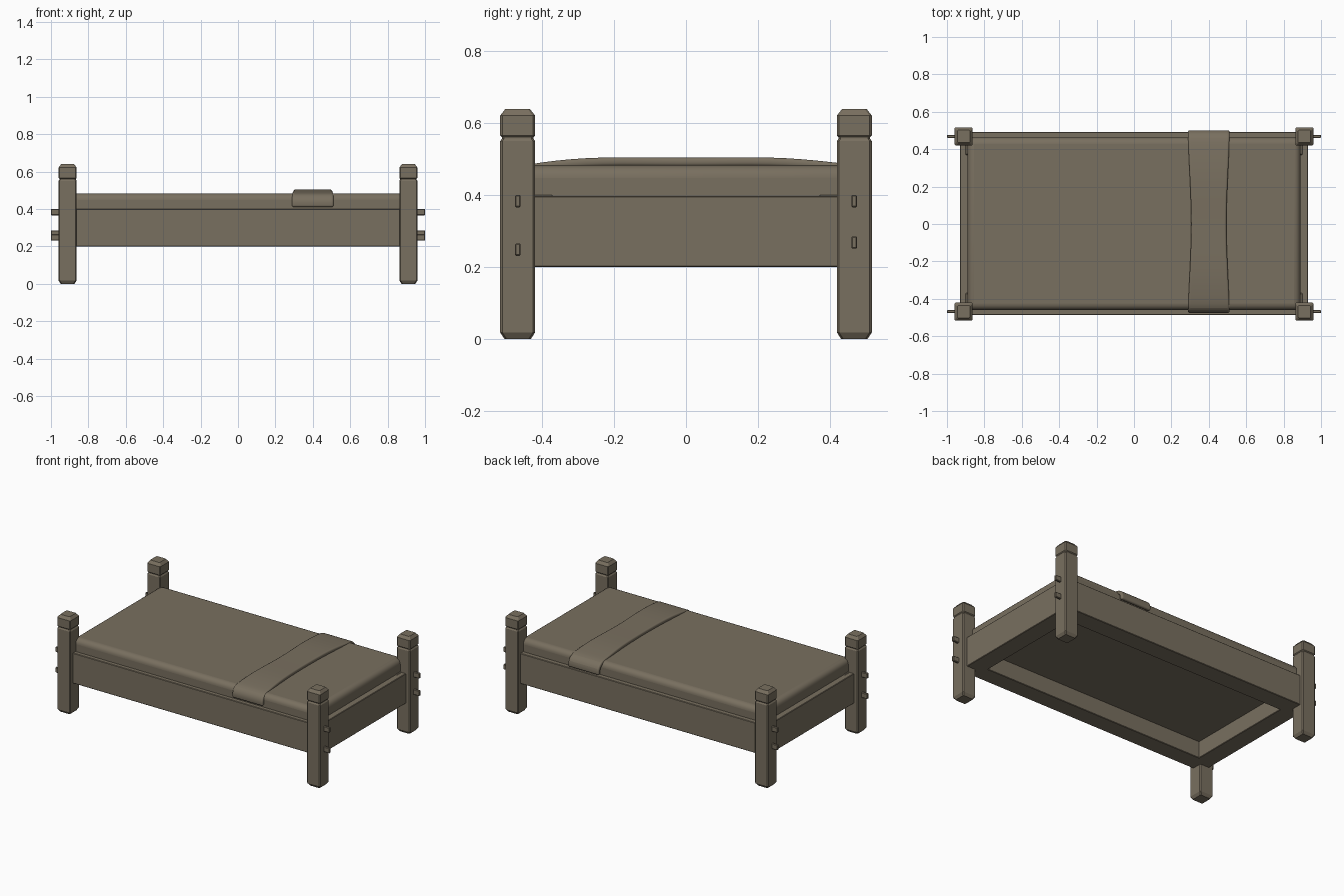
import bpy, bmesh, math

if "Cube" in bpy.data.objects:
    bpy.data.objects.remove(bpy.data.objects["Cube"])

wood = bpy.data.materials.new("grey brown")
wood.diffuse_color = (0.19, 0.16, 0.115, 1)
wood.use_nodes = True
wood.node_tree.nodes["Principled BSDF"].inputs["Base Color"].default_value = wood.diffuse_color


def make(name, bm):
    bmesh.ops.recalc_face_normals(bm, faces=bm.faces)
    me = bpy.data.meshes.new(name)
    bm.to_mesh(me)
    bm.free()
    me.materials.append(wood)
    ob = bpy.data.objects.new(name, me)
    bpy.context.collection.objects.link(ob)
    return ob


def bevel(ob, width, segments=1):
    m = ob.modifiers.new("bevel", 'BEVEL')
    m.width, m.segments, m.limit_method = width, segments, 'ANGLE'
    m.angle_limit = math.radians(40)


def smooth(ob, angle=40):
    bpy.ops.object.select_all(action='DESELECT')
    ob.select_set(True)
    bpy.context.view_layer.objects.active = ob
    bpy.ops.object.shade_smooth_by_angle(angle=math.radians(angle))


def box(name, x, y, z, width=0.0):
    bm = bmesh.new()
    bmesh.ops.create_cube(bm, size=1)
    for v in bm.verts:
        v.co = [(r[0] + r[1]) / 2 + c * (r[1] - r[0]) for r, c in zip((x, y, z), v.co)]
    ob = make(name, bm)
    if width:
        bevel(ob, width)
    return ob


# Corner posts: square rings stacked into a chamfered post with a grooved cap
POST = [(0, .037), (.018, .0487), (.55, .0487), (.557, .044),
        (.561, .044), (.566, .0487), (.621, .0487), (.64, .034)]


def post(name, cx, cy):
    bm = bmesh.new()
    rings = []
    for z, h in POST:
        c = h - 0.006  # cut corners
        pts = [(h, -c), (h, c), (c, h), (-c, h), (-h, c), (-h, -c), (-c, -h), (c, -h)]
        rings.append([bm.verts.new((cx + px, cy + py, z)) for px, py in pts])
    for a, b in zip(rings, rings[1:]):
        for i in range(8):
            bm.faces.new((a[i], a[(i + 1) % 8], b[(i + 1) % 8], b[i]))
    bm.faces.new(rings[0][::-1])
    bm.faces.new(rings[-1])
    make(name, bm)


for sx, xn in ((-1, "left"), (1, "right")):
    for sy, yn in ((-1, "front"), (1, "back")):
        post(f"{yn}_{xn}_post", sx * .911, sy * .4685)
        # Pegs poking out of the post ends
        low = .248 if sy < 0 else .268
        for n, zc in (("lower", low), ("upper", .383)):
            xs = sorted((sx * .94, sx * 1.0))
            yc = sy * .468
            box(f"{yn}_{xn}_{n}_peg", xs, (yc - .008, yc + .008),
                (zc - .017, zc + .017), .003)
    # End rails, thick under the mattress
    xs = sorted((sx * .81, sx * .93))
    box(f"{xn}_end_rail", xs, (-.45, .45), (.2, .397), .003)

# Side rails, thick under the mattress
box("front_rail", (-.9, .9), (-.487, -.37), (.2, .4), .003)
box("back_rail", (-.9, .9), (.37, .493), (.2, .4), .003)

# Mattress: rounded slab resting inside the frame
mattress = box("mattress", (-.89, .89), (-.46, .463), (.31, .483))
bevel(mattress, .035, 5)
smooth(mattress)

# Folded blanket band: strip draped across the bed, waisted in the middle
PATH = [(-.474, .41), (-.478, .445), (-.455, .482), (-.4, .492), (-.25, .508), (0, .502),
        (.25, .508), (.4, .492), (.47, .485), (.502, .45), (.5, .41)]
bm = bmesh.new()
rows = []
for y, z in PATH:
    w = .09 + .021 * min(1, abs(y) / .45)
    rows.append([bm.verts.new((.4 + w * t, y, z)) for t in (-1, -.5, 0, .5, 1)])
for a, b in zip(rows, rows[1:]):
    for i in range(4):
        bm.faces.new((a[i], a[i + 1], b[i + 1], b[i]))
band = make("blanket_band", bm)
sub = band.modifiers.new("subsurf", 'SUBSURF')
sub.levels = sub.render_levels = 2
sub.boundary_smooth = 'PRESERVE_CORNERS'
sol = band.modifiers.new("thickness", 'SOLIDIFY')
sol.thickness = .024
sol.offset = -1 if band.data.polygons[18].normal.z > 0 else 1
bevel(band, .008, 2)
smooth(band)
